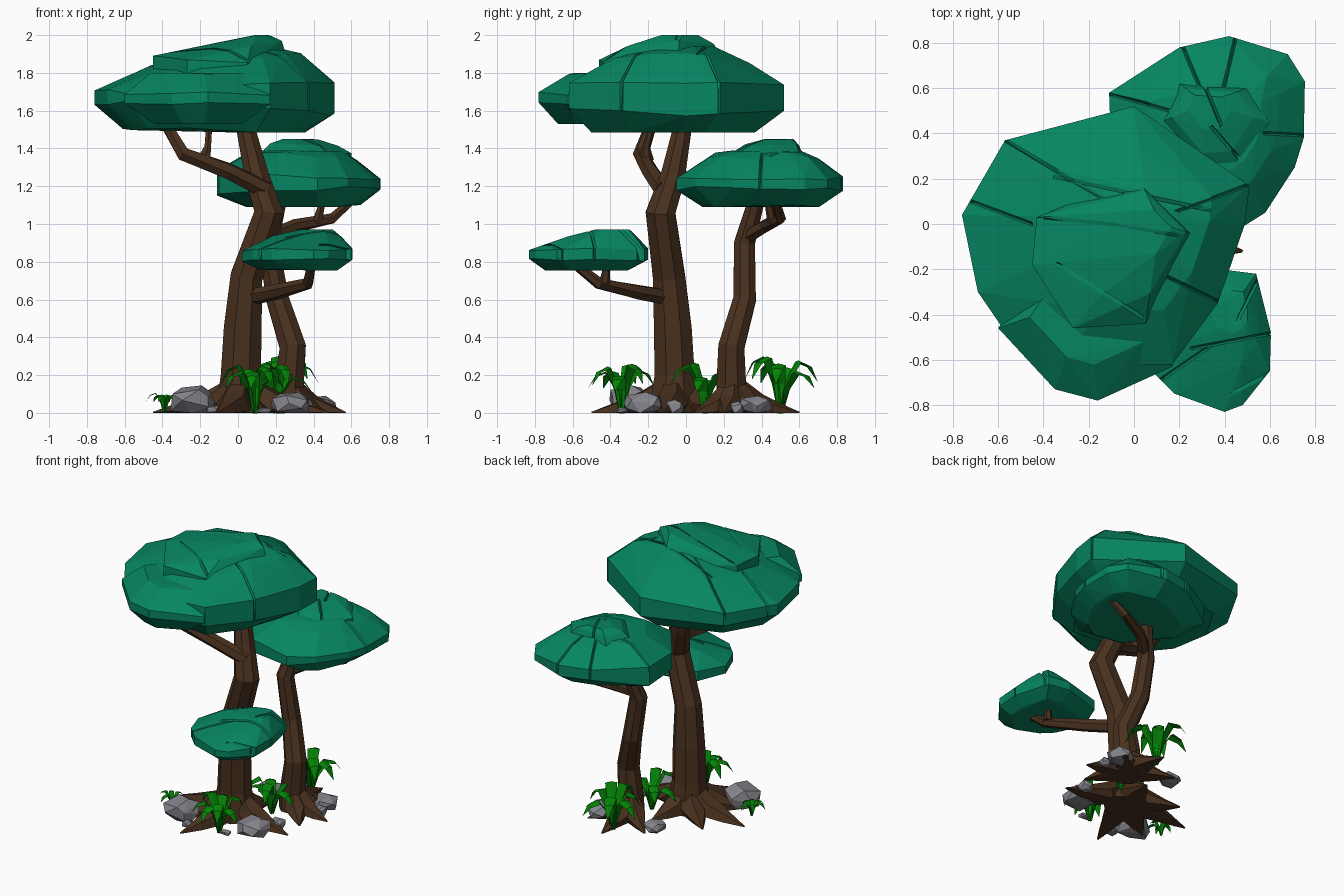
import bpy, bmesh, math, random
from mathutils import Vector

random.seed(4)
cube = bpy.data.objects.get("Cube")
if cube:
    bpy.data.objects.remove(cube, do_unlink=True)


def material(name, rgb):
    m = bpy.data.materials.new(name)
    m.use_nodes = True
    m.diffuse_color = (*rgb, 1)
    m.node_tree.nodes["Principled BSDF"].inputs["Base Color"].default_value = (*rgb, 1)
    return m


CANOPY = material("canopy_green", (.002, .235, .12))
BARK = material("bark_brown", (.066, .03, .013))
STONE = material("stone_grey", (.23, .23, .26))
FERN = material("fern_green", (.001, .23, .002))


def finish(bm, name, mat):
    mesh = bpy.data.meshes.new(name)
    bm.to_mesh(mesh)
    bm.free()
    mesh.materials.append(mat)
    obj = bpy.data.objects.new(name, mesh)
    bpy.context.collection.objects.link(obj)


def hull(bm):
    result = bmesh.ops.convex_hull(bm, input=bm.verts)
    loose = {v for v in result["geom_interior"] + result["geom_unused"]
             if isinstance(v, bmesh.types.BMVert)}
    bmesh.ops.delete(bm, geom=list(loose), context="VERTS")
    bmesh.ops.recalc_face_normals(bm, faces=bm.faces)


def groove(bm, start, end, centre, depth=.022, width=.008):
    """Score a V-shaped slit in the upper side between two plan points."""
    start, end = Vector((*start, 0)), Vector((*end, 0))
    length = (end - start).length
    along = (end - start) / length
    normal = Vector((-along.y, along.x, 0))
    cuts = [(start + normal * s, normal) for s in (-width, 0, width)]
    cuts += [(start, along), (end, along)]
    for point, direction in cuts:
        bmesh.ops.bisect_plane(bm, geom=bm.verts[:] + bm.edges[:] + bm.faces[:],
                               plane_co=point, plane_no=direction, dist=1e-5)
    for v in bm.verts:
        offset = v.co - start
        inside = -1e-4 < offset.dot(along) < length + 1e-4
        if inside and abs(offset.dot(normal)) < 1e-4 and v.co.z > centre.z - .05:
            v.co += (centre - v.co).normalized() * depth


def foliage(name, outline, levels, slits=(), shift=(0, 0), tilt=0):
    """Faceted pad from an outline at (scale, height) levels; tilt fans it open to +x."""
    cx = sum(p[0] for p in outline) / len(outline)
    cy = sum(p[1] for p in outline) / len(outline)
    low, high = levels[0][1], levels[-1][1]
    bm = bmesh.new()
    for scale, z in levels:
        upper = z > (low + high) / 2
        lift = (1 - scale) * upper
        for x, y in outline:
            wobble = random.uniform(-.04, .04) * (high - low)
            lean = tilt * (x - cx) * (1 if upper else -1)
            bm.verts.new((cx + (x - cx) * scale + shift[0] * lift,
                          cy + (y - cy) * scale + shift[1] * lift,
                          min(max(z + wobble + lean, low), high)))
    hull(bm)
    for start, end in slits:
        groove(bm, start, end, Vector((cx, cy, (low + high) / 2)))
    finish(bm, name, CANOPY)


def tube(name, path, sides=8):
    """Tapered limb through (x, y, z, radius) stations, kept above ground."""
    bm = bmesh.new()
    points = [Vector(p[:3]) for p in path]
    rings = []
    for i, p in enumerate(points):
        heading = points[min(i + 1, len(points) - 1)] - points[max(i - 1, 0)]
        turn = Vector((0, 0, 1)).rotation_difference(heading.normalized())
        ring = []
        for k in range(sides):
            a = math.tau * (k + .5) / sides
            co = p + turn @ Vector((math.cos(a), math.sin(a), 0)) * path[i][3]
            co.z = max(co.z, 0)
            ring.append(bm.verts.new(co))
        rings.append(ring)
    for a, b in zip(rings, rings[1:]):
        for k in range(sides):
            n = (k + 1) % sides
            bm.faces.new((a[k], a[n], b[n], b[k]))
    bm.faces.new(rings[0][::-1])
    bm.faces.new(rings[-1])
    bmesh.ops.recalc_face_normals(bm, faces=bm.faces)
    finish(bm, name, BARK)


def roots(name, base, radius, tips):
    """Pointed roots flaring from the trunk foot."""
    bx, by = base
    for i, (x, y) in enumerate(tips):
        dx, dy = x - bx, y - by
        tube(f"{name}_{i + 1}", [
            (bx + dx * .08, by + dy * .08, .13, radius * .6),
            (bx + dx * .35, by + dy * .35, .03, radius * .85),
            (bx + dx * .7, by + dy * .7, .01, radius * .45),
            (x, y, 0, .006)], 6)


def rock(name, x, y, rx, ry, height, count=16):
    """Chipped boulder: hull of points spread evenly around a flattened ball."""
    bm = bmesh.new()
    for i in range(count):
        up = 1 - 2 * (i + .5) / count
        a = i * 2.4 + random.uniform(-.4, .4)
        flat = min(1, 1.2 * math.sqrt(1 - up * up))
        bm.verts.new((x + math.cos(a) * flat * rx, y + math.sin(a) * flat * ry,
                      max(0, height * (.42 + .62 * up))))
    hull(bm)
    finish(bm, name, STONE)


def fern(name, x, y, height, reach, count):
    """Clump of broad arching blades, each folded along its midrib."""
    bm = bmesh.new()
    stations = [(.03, 0, .07), (.2, .6, .15), (.5, 1, .2), (.82, .9, .15), (1.05, .6, .01)]
    for i in range(count):
        a = math.tau * (i + random.uniform(-.25, .25)) / count
        h, r = height * random.uniform(.65, 1), reach * random.uniform(.85, 1.05)
        out = Vector((math.cos(a), math.sin(a), 0))
        side = Vector((-out.y, out.x, 0))
        rows = []
        for t, up, w in stations:
            mid = Vector((x, y, h * up)) + out * r * t
            edge = side * w * reach
            drop = Vector((0, 0, w * reach * .25))
            rows.append([bm.verts.new(c) for c in (mid - edge - drop, mid, mid + edge - drop)])
        for p, q in zip(rows, rows[1:]):
            for k in range(2):
                bm.faces.new((p[k], q[k], q[k + 1], p[k + 1]))
    finish(bm, name, FERN)


# Large front tree: trunk, limbs and roots
tube("main_trunk", [(.02, -.06, 0, .15), (.015, -.06, .2, .115), (.025, -.07, .45, .108),
                    (.045, -.09, .72, .092), (.165, -.135, 1.06, .085),
                    (.1, -.07, 1.25, .07), (.03, -.01, 1.55, .05)])
tube("upper_limb", [(.15, -.12, 1.18, .05), (-.05, -.19, 1.28, .045),
                    (-.29, -.24, 1.37, .042), (-.39, -.18, 1.54, .03)], 6)
tube("upper_twig", [(-.18, -.21, 1.34, .04), (-.16, -.21, 1.41, .02), (-.15, -.17, 1.56, .018)], 6)
tube("lower_limb", [(.05, -.09, .61, .045), (.2, -.26, .64, .042),
                    (.37, -.46, .685, .032), (.39, -.58, .78, .025)], 6)
tube("lower_twig", [(.37, -.43, .69, .03), (.38, -.42, .78, .016)], 6)
roots("main_root", (.02, -.06), .11, [(-.45, -.02), (-.3, -.27), (-.11, -.5),
                                      (.48, -.12), (-.25, .17), (.1, .25)])

# Smaller rear tree
tube("rear_trunk", [(.27, .25, 0, .1), (.27, .24, .15, .085), (.29, .24, .35, .075),
                    (.21, .31, .6, .065), (.16, .31, .9, .06), (.22, .38, 1.15, .045)])
tube("rear_limb", [(.17, .32, .93, .04), (.3, .42, .99, .036),
                   (.5, .5, 1.03, .03), (.62, .47, 1.14, .022)], 6)
tube("rear_twig", [(.42, .46, 1.01, .03), (.45, .43, 1.13, .016)], 6)
roots("rear_root", (.27, .25), .09, [(.57, .2), (.46, .46), (.25, .6), (.02, .44), (.46, .04)])

# Large crown: main pad, front lobe and raised top layer
foliage("main_crown",
        [(.51, .17), (0, .52), (-.57, .37), (-.76, .04), (-.69, -.3), (-.58, -.46),
         (-.3, -.62), (.17, -.62), (.37, -.35), (.49, 0)],
        [(.76, 1.485), (1, 1.615), (1, 1.725), (.63, 1.86), (.25, 1.94)],
        [((-.62, .4), (-.3, .21)), ((-.8, .13), (-.45, 0)), ((-.35, .21), (.3, .07)),
         ((.2, .06), (.55, .19)), ((.12, -.22), (.45, -.38))], (.2, .15), .05)
foliage("front_lobe",
        [(-.6, -.46), (-.35, -.73), (-.16, -.78), (.17, -.63), (.15, -.3), (-.45, -.25)],
        [(.6, 1.53), (1, 1.64), (1, 1.69), (.65, 1.8)], (), (0, .2))
foliage("crown_top",
        [(.28, -.05), (.02, .21), (-.43, .03), (-.45, -.18), (-.27, -.46), (.05, -.44)],
        [(1, 1.76), (1, 1.86), (.7, 1.935), (.3, 2)],
        [((-.4, .03), (-.1, .0)), ((-.1, 0), (.2, -.05)), ((-.3, -.2), (.05, -.42))],
        (.25, .15), .08)

# Rear crown
foliage("rear_crown",
        [(.75, .38), (.755, .63), (.68, .75), (.42, .83), (.2, .78), (-.11, .58),
         (-.1, .3), (.12, 0), (.42, -.05), (.58, .05), (.71, .25)],
        [(.7, 1.09), (1, 1.18), (1, 1.255), (.66, 1.355), (.45, 1.39)],
        [((.28, .63), (.2, .82)), ((.4, .62), (.46, .87)), ((.16, .5), (-.12, .58)),
         ((.6, .4), (.8, .39))], (0, .05), -.04)
foliage("rear_crown_top",
        [(.6, .45), (.5, .6), (.2, .62), (.12, .45), (.3, .24), (.47, .25)],
        [(1, 1.3), (1, 1.37), (.75, 1.42), (.4, 1.45)],
        [((.38, .45), (.3, .64)), ((.35, .42), (.5, .25))], (-.05, .1))

# Low crown
foliage("low_crown",
        [(.54, -.22), (.605, -.48), (.6, -.65), (.48, -.8), (.4, -.83), (.18, -.75),
         (.08, -.65), (.02, -.48), (.1, -.28), (.38, -.2)],
        [(.72, .755), (1, .81), (1, .865), (.62, .93), (.3, .97)],
        [((.25, -.55), (.62, -.48)), ((.45, -.74), (.62, -.65)), ((.46, -.42), (.56, -.22)),
         ((.32, -.55), (.1, -.7))], (.12, .2))

# Rocks around the roots
for i, spec in enumerate([(-.24, -.3, .12, .12, .145), (.28, -.22, .11, .11, .11),
                          (.43, .37, .09, .09, .09), (0, .36, .08, .07, .07),
                          (-.13, -.38, .04, .04, .04), (.36, -.06, .05, .05, .07),
                          (.14, -.34, .04, .03, .03), (.47, .27, .04, .04, .06)]):
    rock(f"rock_{i + 1}", *spec)

# Fern clumps
for i, spec in enumerate([(.09, -.34, .26, .18, 7), (.2, .1, .27, .18, 6),
                          (.23, .5, .31, .2, 7), (-.39, -.19, .11, .09, 6)]):
    fern(f"fern_{i + 1}", *spec)
